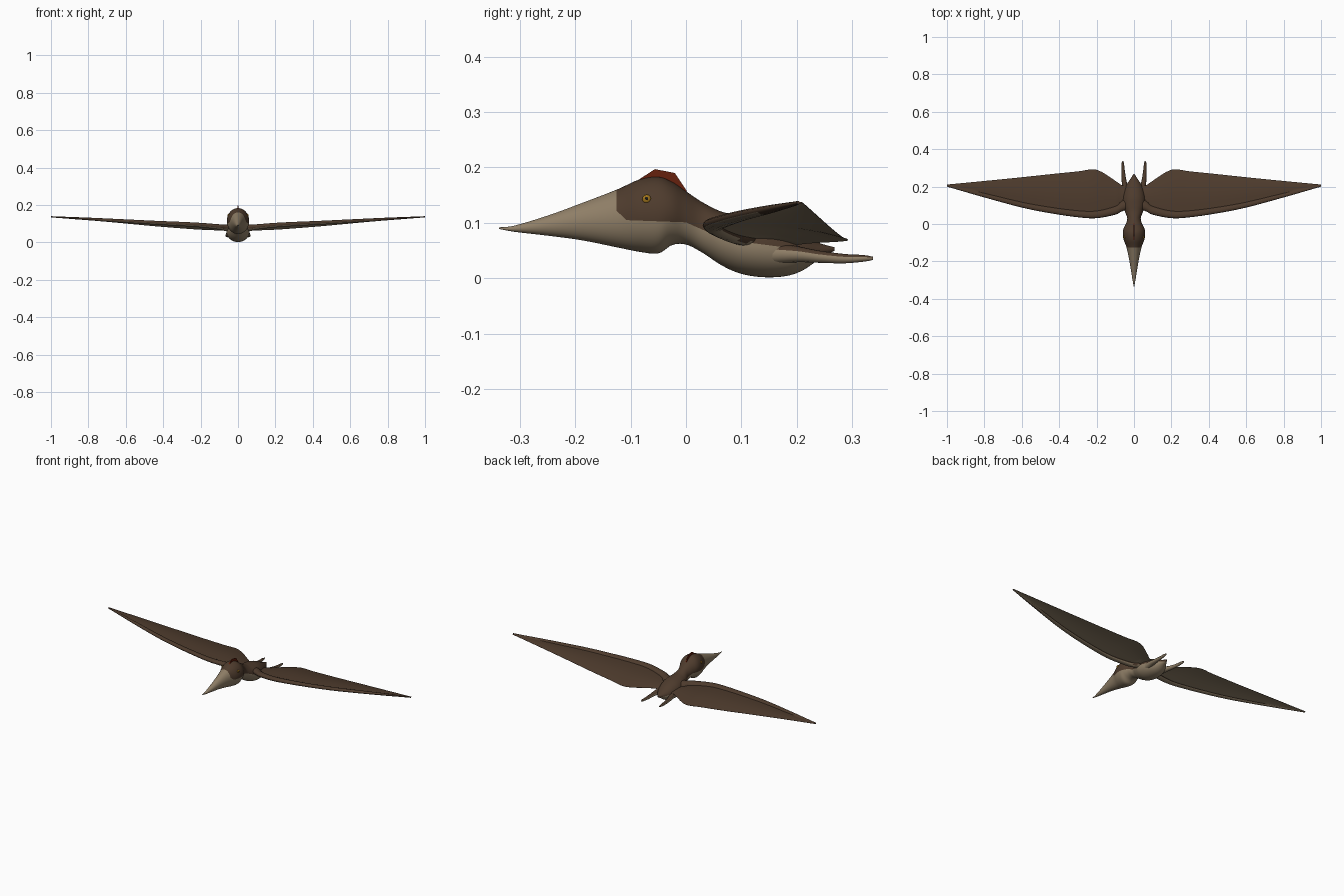
import bpy, bmesh, math
from mathutils import Vector, Matrix

cube = bpy.data.objects.get("Cube")
if cube:
    bpy.data.objects.remove(cube)


def material(name, rgb):
    m = bpy.data.materials.new(name)
    m.use_nodes = True
    color = (*rgb, 1)
    m.diffuse_color = color
    bsdf = m.node_tree.nodes["Principled BSDF"]
    bsdf.inputs["Base Color"].default_value = color
    bsdf.inputs["Roughness"].default_value = 0.8
    return m


brown = material("brown hide", (0.076, 0.044, 0.026))
tan = material("tan belly", (0.275, 0.21, 0.135))
red = material("red crest", (0.125, 0.014, 0.004))
yellow = material("yellow eye", (0.36, 0.18, 0.012))
black = material("black pupil", (0.01, 0.01, 0.01))


def finish(name, bm, mats, rule=None, smooth=True):
    bmesh.ops.recalc_face_normals(bm, faces=bm.faces)
    bm.normal_update()
    if rule:
        for f in bm.faces:
            f.material_index = rule(f.calc_center_median(), f.normal)
    mesh = bpy.data.meshes.new(name)
    bm.to_mesh(mesh)
    bm.free()
    ob = bpy.data.objects.new(name, mesh)
    bpy.context.collection.objects.link(ob)
    for m in mats:
        mesh.materials.append(m)
    if smooth:
        bpy.ops.object.select_all(action="DESELECT")
        ob.select_set(True)
        bpy.context.view_layer.objects.active = ob
        bpy.ops.object.shade_smooth_by_angle(angle=math.radians(50))
    return ob


def smooth_rows(rows, steps):
    """Catmull-Rom interpolation of profile rows."""
    rows = [Vector(r) for r in rows]
    out = []
    for i in range(len(rows) - 1):
        a, b, c, d = rows[max(i - 1, 0)], rows[i], rows[i + 1], rows[min(i + 2, len(rows) - 1)]
        for k in range(steps):
            t = k / steps
            out.append(0.5 * (2 * b + (c - a) * t + (2 * a - 5 * b + 4 * c - d) * t ** 2
                              + (3 * b - a - 3 * c + d) * t ** 3))
    return out + [rows[-1]]


def bridge(bm, rings):
    loops = [[bm.verts.new(p) for p in ring] for ring in rings]
    for r, s in zip(loops, loops[1:]):
        for i in range(len(r)):
            j = (i + 1) % len(r)
            bm.faces.new((r[i], r[j], s[j], s[i]))
    bm.faces.new(loops[0])
    bm.faces.new(loops[-1])


def loft(rows, steps, sides):
    """Elliptical rings along y from rows of y, top, bottom, half width, centre x."""
    bm = bmesh.new()
    rings = []
    for y, top, bottom, w, cx in smooth_rows([(*r, 0)[:5] for r in rows], steps):
        zc, h = (top + bottom) / 2, (top - bottom) / 2
        angles = [math.tau * i / sides for i in range(sides)]
        rings.append([(cx + w * math.cos(a), y, zc + h * math.sin(a)) for a in angles])
    bridge(bm, rings)
    return bm


# Head, neck, torso and tail in one skin: y, top, bottom, half width
body_rows = [
    (-0.337, 0.092, 0.089, 0.001), (-0.31, 0.095, 0.084, 0.006),
    (-0.25, 0.113, 0.077, 0.016), (-0.19, 0.135, 0.069, 0.026),
    (-0.125, 0.160, 0.056, 0.040), (-0.085, 0.178, 0.048, 0.055),
    (-0.05, 0.183, 0.045, 0.060), (-0.025, 0.174, 0.060, 0.056),
    (0.0, 0.157, 0.061, 0.044), (0.03, 0.137, 0.046, 0.036),
    (0.065, 0.120, 0.023, 0.048), (0.10, 0.114, 0.008, 0.060),
    (0.14, 0.108, 0.002, 0.061), (0.18, 0.094, 0.004, 0.053),
    (0.21, 0.079, 0.014, 0.040), (0.24, 0.064, 0.034, 0.020),
    (0.268, 0.056, 0.050, 0.002)]

# Edge between brown back and tan underside: straight pieces through y, z
hide_line = [(-0.125, 0.122), (-0.108, 0.105), (0.0, 0.101), (0.07, 0.070), (0.27, 0.044)]


def body_color(c, n):
    """Tan beak and underside, brown head cap and back."""
    for (y0, z0), (y1, z1) in zip(hide_line, hide_line[1:]):
        if y0 <= c.y <= y1:
            return 0 if c.z > z0 + (z1 - z0) * (c.y - y0) / (y1 - y0) else 1
    return 1


body = loft(body_rows, 5, 48)
# Cut the skin along the colour edge so it stays crisp
for (y0, z0), (y1, z1) in zip(hide_line, hide_line[1:]):
    faces = [f for f in body.faces if y0 - 0.008 < f.calc_center_median().y < y1 + 0.008]
    geom = set(faces) | {e for f in faces for e in f.edges} | {v for f in faces for v in f.verts}
    bmesh.ops.bisect_plane(body, geom=list(geom), dist=1e-5,
                           plane_co=(0, y0, z0), plane_no=(0, z0 - z1, y1 - y0))
finish("body", body, [brown, tan], body_color)

# Wings: x, leading y, leading z, trailing y, trailing z, arm thickness
wing_rows = [
    (0.03, 0.080, 0.082, 0.195, 0.060, 0.020), (0.07, 0.065, 0.082, 0.210, 0.062, 0.017),
    (0.10, 0.050, 0.085, 0.231, 0.064, 0.014), (0.20, 0.031, 0.094, 0.290, 0.068, 0.012),
    (0.30, 0.036, 0.100, 0.281, 0.075, 0.011), (0.45, 0.058, 0.107, 0.266, 0.087, 0.010),
    (0.60, 0.088, 0.115, 0.250, 0.101, 0.009), (0.80, 0.142, 0.126, 0.230, 0.119, 0.007),
    (1.00, 0.200, 0.137, 0.211, 0.136, 0.003)]


def wing(side):
    bm = bmesh.new()
    rings = []
    for x, yl, zl, yt, zt, t in smooth_rows(wing_rows, 4):
        chord = yt - yl
        arm = min(3.2 * t, chord * 0.5)
        upper, lower = [], []
        # Rounded arm along the leading edge
        for k in range(7):
            a = math.pi * k / 7
            y, h = arm * (1 - math.cos(a)) / 2, t * math.sin(a)
            upper.append((y, h))
            if k:
                lower.append((y, -h))
        # Thin arched membrane behind it
        for k in range(6):
            y = arm + (chord - arm) * k / 5
            h = 0.0015 * (1 - 0.7 * k / 5)
            arch = 0.05 * (chord - arm) * math.sin(math.pi * k / 5)
            upper.append((y, arch + h))
            lower.append((y, arch - h))
        outline = upper + lower[::-1]
        rings.append([(side * x, yl + y, zl + (zt - zl) * y / chord + h) for y, h in outline])
    bridge(bm, rings)
    return bm


def wing_color(c, n):
    """Tan underside, brown top, leading edge and outer finger."""
    outer = abs(c.x) - 0.75
    finger = outer > 0 and c.y < 0.145 + 0.24 * outer
    return 1 if n.z < -0.7 and not finger else 0


# Legs trailing behind: y, top, bottom, half width, centre x
leg_rows = [
    (0.15, 0.065, 0.025, 0.019, 0.038), (0.20, 0.058, 0.029, 0.016, 0.048),
    (0.24, 0.050, 0.028, 0.012, 0.054), (0.285, 0.044, 0.027, 0.009, 0.058),
    (0.32, 0.042, 0.030, 0.007, 0.060), (0.337, 0.039, 0.033, 0.002, 0.060)]


def ball(name, center, radii, mat):
    bm = bmesh.new()
    bmesh.ops.create_uvsphere(bm, u_segments=16, v_segments=10, radius=1)
    bmesh.ops.transform(bm, verts=bm.verts,
                        matrix=Matrix.Translation(center) @ Matrix.Diagonal((*radii, 1)))
    finish(name, bm, [mat])


for side, label in ((1, "left"), (-1, "right")):
    finish(label + "_wing", wing(side), [brown, tan], wing_color)
    rows = [(*r[:4], side * r[4]) for r in leg_rows]
    finish(label + "_leg", loft(rows, 4, 16), [brown, tan], lambda c, n: 0 if n.z > 0.35 else 1)
    ball(label + "_eye", (side * 0.0515, -0.071, 0.143), (0.005, 0.008, 0.008), yellow)
    ball(label + "_pupil", (side * 0.0555, -0.071, 0.144), (0.002, 0.003, 0.003), black)

# Crest: thin plate tapering toward its ridge
crest = bmesh.new()
outline = [(-0.09, 0.175), (-0.056, 0.197), (-0.02, 0.190), (0.002, 0.157), (-0.04, 0.150)]
widths = [0.004, 0.002, 0.002, 0.003, 0.006]
bridge(crest, [[(s * w, y, z) for (y, z), w in zip(outline, widths)] for s in (-1, 1)])
finish("crest", crest, [red], smooth=False)
